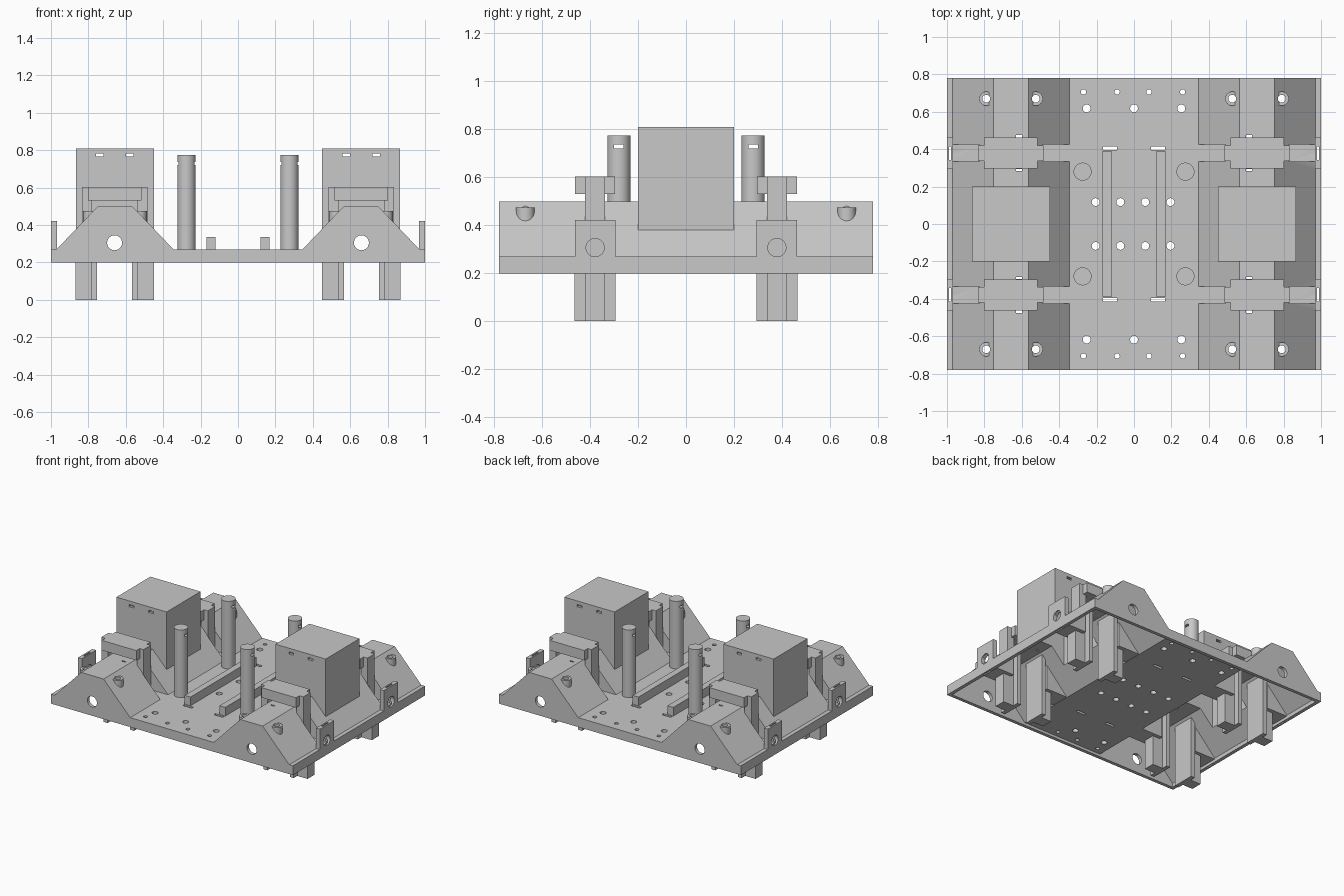
import bpy, bmesh, math
from mathutils import Matrix, Vector

if "Cube" in bpy.data.objects:
    bpy.data.objects.remove(bpy.data.objects["Cube"], do_unlink=True)

grey = bpy.data.materials.new("plain grey")
grey.use_nodes = True
COLOUR = (0.58, 0.58, 0.58, 1)
grey.diffuse_color = COLOUR
grey.node_tree.nodes["Principled BSDF"].inputs["Base Color"].default_value = COLOUR

SIDES = (-1, 1)
CORNERS = [(sx, sy) for sx in SIDES for sy in SIDES]
RX, BY = 0.66, 0.379          # ridge centre in x, bracket centre in y


def add_box(bm, x, y, z):
    size = Vector((x[1] - x[0], y[1] - y[0], z[1] - z[0]))
    mid = Vector((sum(x) / 2, sum(y) / 2, sum(z) / 2))
    bmesh.ops.create_cube(bm, size=1, matrix=Matrix.Translation(mid) @ Matrix.Diagonal(size).to_4x4())


def add_cyl(bm, centre, r, depth, axis="Z", seg=24):
    rot = {"Z": Matrix(), "X": Matrix.Rotation(math.pi / 2, 4, "Y"),
           "Y": Matrix.Rotation(math.pi / 2, 4, "X")}[axis]
    bmesh.ops.create_cone(bm, cap_ends=True, segments=seg, radius1=r, radius2=r, depth=depth,
                          matrix=Matrix.Translation(centre) @ rot)


def add_prism(bm, profile, y0, y1):
    face = bm.faces.new([bm.verts.new((x, y0, z)) for x, z in profile])
    new = bmesh.ops.extrude_face_region(bm, geom=[face])["geom"]
    bmesh.ops.translate(bm, verts=[v for v in new if isinstance(v, bmesh.types.BMVert)], vec=(0, y1 - y0, 0))
    bmesh.ops.recalc_face_normals(bm, faces=bm.faces)


def span(s, a, b):
    """Interval a..b mirrored to side s."""
    return tuple(sorted((s * a, s * b)))


def make(name, build):
    bm = bmesh.new()
    build(bm)
    me = bpy.data.meshes.new(name)
    bm.to_mesh(me)
    bm.free()
    me.materials.append(grey)
    ob = bpy.data.objects.new(name, me)
    bpy.context.collection.objects.link(ob)
    return ob


def combine(target, build, operation="DIFFERENCE"):
    """Boolean a temporary helper into the target; build is a function or an object."""
    helper = make("helper", build) if callable(build) else build
    mod = target.modifiers.new("bool", "BOOLEAN")
    mod.operation, mod.solver, mod.object = operation, "EXACT", helper
    mod.use_self = True
    bpy.context.view_layer.objects.active = target
    bpy.ops.object.modifier_apply(modifier=mod.name)
    bpy.data.objects.remove(helper, do_unlink=True)


def smooth(ob):
    bpy.ops.object.select_all(action="DESELECT")
    ob.select_set(True)
    bpy.context.view_layer.objects.active = ob
    bpy.ops.object.shade_smooth_by_angle(angle=math.radians(30))


# Chassis shell: plate with two trapezoid ridges
half = [(0.345, 0.27), (0.565, 0.5), (0.75, 0.5), (0.97, 0.27), (1, 0.27), (1, 0.2)]
outer = half + [(-x, z) for x, z in reversed(half)]
half_in = [(0.333, 0.22), (0.576, 0.475), (0.739, 0.475), (0.974, 0.229), (0.974, 0.15)]
inner = half_in + [(-x, z) for x, z in reversed(half_in)]
chassis = make("chassis", lambda bm: add_prism(bm, outer, -0.78, 0.78))


def raised_parts(bm):
    for sx in SIDES:
        add_box(bm, span(sx, 0.45, 0.865), (-0.2, 0.2), (0.3, 0.81))
    for sx, sy in CORNERS:
        # screw bosses and outer bearing plates
        for x in (0.525, 0.79):
            add_cyl(bm, (sx * x, sy * 0.67, 0.4375), 0.038, 0.075)
        add_box(bm, span(sx, 0.968, 1), span(sy, 0.293, 0.462), (0.21, 0.422))


combine(chassis, raised_parts, "UNION")

# Cavity underneath, keeping walls around the bracket notches
cavity = make("cavity", lambda bm: add_prism(bm, inner, -0.755, 0.755))


def notch_walls(bm):
    for sx, sy in CORNERS:
        for a, b in ((0.3, 0.51), (0.805, 1.05)):
            add_box(bm, span(sx, a, b), span(sy, 0.31, 0.45), (0.222, 0.6))


combine(cavity, notch_walls)
combine(chassis, cavity)


def pockets(bm):
    for sx in SIDES:
        add_box(bm, span(sx, 0.47, 0.845), (-0.18, 0.18), (0.33, 0.79))
    for sx, sy in CORNERS:
        for a, b in ((0.34, 0.49), (0.825, 0.968)):
            add_box(bm, span(sx, a, b), span(sy, 0.333, 0.425), (0.27, 0.6))


combine(chassis, pockets)


def holes(bm):
    for sy in SIDES:
        for x in (-0.205, -0.073, 0.06, 0.195):
            add_cyl(bm, (x, sy * 0.117, 0.25), 0.021, 0.2)
        for x in (-0.253, 0, 0.253):
            add_cyl(bm, (x, sy * 0.618, 0.25), 0.021, 0.2)
        for x in (-0.27, -0.09, 0.08, 0.26):
            add_cyl(bm, (x, sy * 0.706, 0.25), 0.014, 0.2)
    for sx, sy in CORNERS:
        # screw holes, end holes, bearing holes and strap slots
        for x in (0.525, 0.79):
            add_cyl(bm, (sx * x, sy * 0.67, 0.45), 0.021, 0.2)
        add_cyl(bm, (sx * RX, sy * 0.77, 0.305), 0.04, 0.1, "Y")
        add_cyl(bm, (sx * 0.985, sy * BY, 0.307), 0.038, 0.06, "X")
        add_box(bm, span(sx, 0.09, 0.165), span(sy, 0.395, 0.415), (0.15, 0.4))
        # tie slots beside the bracket caps
        for y in (BY - 0.09, BY + 0.09):
            add_box(bm, span(sx, 0.599, 0.631), span(sy, y - 0.006, y + 0.006), (0.4, 0.52))
        # paired slits near the top of each housing
        for dx in (-0.08, 0.08):
            x = sx * RX + dx
            add_box(bm, (x - 0.02, x + 0.02), span(sy, 0.15, 0.25), (0.767, 0.783))


combine(chassis, holes)


def nut_slots(bm):
    for sx, sy in CORNERS:
        add_box(bm, span(sx, 0.978, 0.988), span(sy, BY - 0.036, BY + 0.036), (0.15, 0.46))


combine(chassis, nut_slots)
smooth(chassis)

# Motor brackets: block cap with end stems, on T-section legs
for sx, sy in CORNERS:
    tag = ("left" if sx > 0 else "right") + ("_back" if sy > 0 else "_front")
    cx, cy = sx * RX, sy * BY

    def cap(bm):
        add_box(bm, (cx - 0.143, cx + 0.143), (cy - 0.083, cy + 0.083), (0.53, 0.604))

    def stems(bm):
        for s in SIDES:
            a, b = sorted((cx + s * 0.12, cx + s * 0.175))
            add_box(bm, (a, b), (cy - 0.042, cy + 0.042), (0.262, 0.604))

    bracket = make("bracket_cap_" + tag, cap)
    combine(bracket, stems, "UNION")

    for s, part in ((-1, "a"), (1, "b")):
        def flange(bm):
            add_box(bm, tuple(sorted((cx + s * 0.093, cx + s * 0.125))), (cy - 0.085, cy + 0.085), (0, 0.46))

        def web(bm):
            add_box(bm, tuple(sorted((cx + s * 0.11, cx + s * 0.21))), (cy - 0.042, cy + 0.042), (0, 0.265))

        leg = make("bracket_leg_%s_%s" % (tag, part), flange)
        combine(leg, web, "UNION")

    # Round posts with a cross slit near the top
    post = make("post_" + tag, lambda bm: add_cyl(bm, (sx * 0.275, sy * 0.28, 0.5175), 0.048, 0.515, seg=40))
    combine(post, lambda bm: add_box(bm, (sx * 0.275 - 0.1, sx * 0.275 + 0.1),
                                     (sy * 0.28 - 0.02, sy * 0.28 + 0.02), (0.721, 0.737)))
    smooth(post)

# Centre rails
for sx, side in ((-1, "right"), (1, "left")):
    make("rail_" + side, lambda bm: add_box(bm, span(sx, 0.12, 0.168), (-0.39, 0.39), (0.265, 0.335)))
